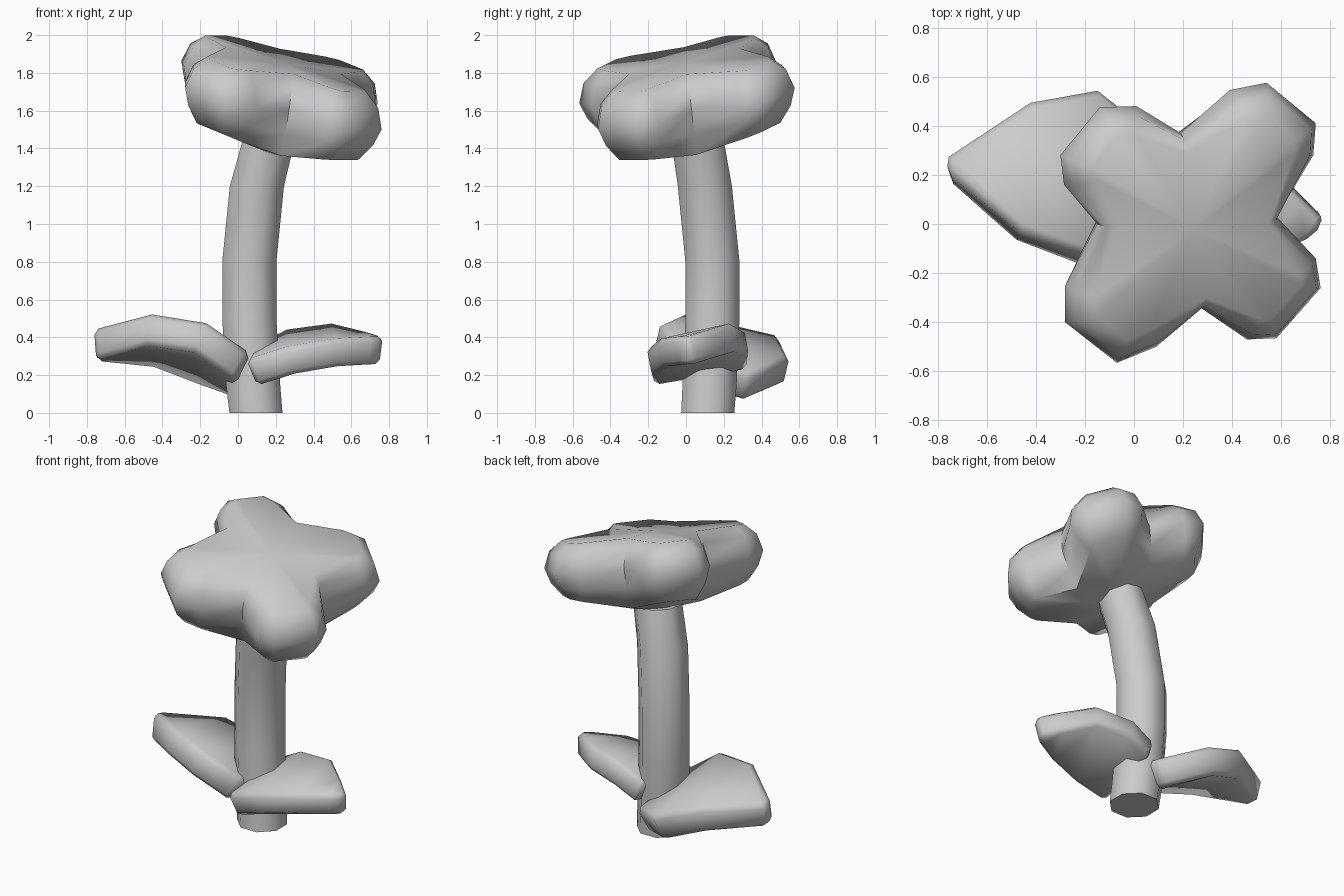
import bpy, bmesh, math
from mathutils import Vector

if "Cube" in bpy.data.objects:
    bpy.data.objects.remove(bpy.data.objects["Cube"])


def finish(name, bm, angle=60):
    bmesh.ops.recalc_face_normals(bm, faces=bm.faces)
    me = bpy.data.meshes.new(name)
    bm.to_mesh(me)
    bm.free()
    ob = bpy.data.objects.new(name, me)
    bpy.context.collection.objects.link(ob)
    bpy.ops.object.select_all(action='DESELECT')
    ob.select_set(True)
    bpy.context.view_layer.objects.active = ob
    bpy.ops.object.shade_smooth_by_angle(angle=math.radians(angle))
    return ob


def bridge(bm, a, b):
    n = len(a)
    for i in range(n):
        j = (i + 1) % n
        bm.faces.new((a[i], a[j], b[j], b[i]))


def inset(poly, d):
    # mitred inward offset of a clockwise outline; notches move only a little
    out, n = [], len(poly)
    for i in range(n):
        p0, p, p1 = (Vector(poly[k % n]) for k in (i - 1, i, i + 1))
        e0, e1 = (p - p0).normalized(), (p1 - p).normalized()
        n0, n1 = Vector((e0.y, -e0.x)), Vector((e1.y, -e1.x))
        m = (n0 + n1).normalized()
        notch = e0.cross(e1) > 0.3
        out.append(p + m * d * (0.6 if notch else 1 / max(m.dot(n0), 0.5)))
    return out


# Stem: gently bent octagonal tube
bm = bmesh.new()
path = [(.095, .115, 0, .152), (.08, .125, .15, .155),
        (.06, .14, .5, .155), (.06, .14, .8, .155), (.10, .10, 1.2, .155),
        (.165, .06, 1.45, .15)]
rings = [[bm.verts.new((x + r * math.cos(math.pi * (k + .5) / 4),
                        y + r * math.sin(math.pi * (k + .5) / 4), z))
          for k in range(8)] for x, y, z, r in path]
for a, b in zip(rings, rings[1:]):
    bridge(bm, a, b)
bm.faces.new(rings[0])
bm.faces.new(rings[-1])
finish("stem", bm)

# Flower head: four-petal outline lofted through depths on a tilted plane
outline = [(-.15, .0), (-.285, .16), (-.30, .28), (-.14, .475), (.01, .48),
           (.19, .37), (.39, .545), (.54, .575), (.74, .41), (.73, .28),
           (.58, .03), (.74, -.14), (.76, -.26), (.58, -.465), (.46, -.47),
           (.27, -.34), (.09, -.50), (-.07, -.565), (-.28, -.40), (-.28, -.25)]
centre = Vector((.22, .0))


def head_point(p, depth):
    z = 1.895 - .24 * p.x + .20 * p.y - depth
    s = .16 - depth
    return (p.x + .15 * s, p.y - .12 * s, z)


bm = bmesh.new()
rings = []
for d, depth, belly in [(.10, 0, -.2), (.03, .06, -.1), (0, .16, 0),
                        (.03, .25, .5), (.09, .32, 1)]:
    ring = []
    for p in inset(outline, d):
        extra = belly * .18 * max(0, 1 - (p - centre).length / .6)
        ring.append(bm.verts.new(head_point(p, depth + extra)))
    rings.append(ring)
for a, b in zip(rings, rings[1:]):
    bridge(bm, a, b)
for ring, depth in ((rings[0], -.01), (rings[-1], .47)):
    c = bm.verts.new(head_point(centre, depth))
    for i in range(len(ring)):
        bm.faces.new((ring[i], ring[(i + 1) % len(ring)], c))
finish("flower_head", bm)


# Leaves: strips of front/back point pairs, thickened and bevelled
def leaf(name, pairs, thick, bevel):
    bm = bmesh.new()
    rows = [[bm.verts.new(p) for p in pair] for pair in pairs]
    for a, b in zip(rows, rows[1:]):
        bm.faces.new((a[0], b[0], b[1], a[1]))
    ob = finish(name, bm)
    s = ob.modifiers.new("thickness", 'SOLIDIFY')
    s.thickness, s.offset, s.use_even_offset = thick, 0, True
    b = ob.modifiers.new("rounded_rim", 'BEVEL')
    b.width, b.segments, b.limit_method = bevel, 1, 'ANGLE'
    b.angle_limit = math.radians(50)


leaf("left_leaf", [((.02, -.06, .25), (.08, .33, .13)),
                   ((-.20, -.15, .405), (-.17, .53, .22)),
                   ((-.47, -.05, .445), (-.43, .48, .32)),
                   ((-.76, .195, .365), (-.75, .26, .35))], .17, .028)
leaf("right_leaf", [((.07, -.175, .21), (.12, .31, .29)),
                    ((.28, -.195, .275), (.28, .32, .375)),
                    ((.52, -.14, .315), (.50, .27, .405)),
                    ((.70, -.05, .325), (.65, .14, .365)),
                    ((.76, .0, .325), (.755, .04, .335))], .15, .025)
